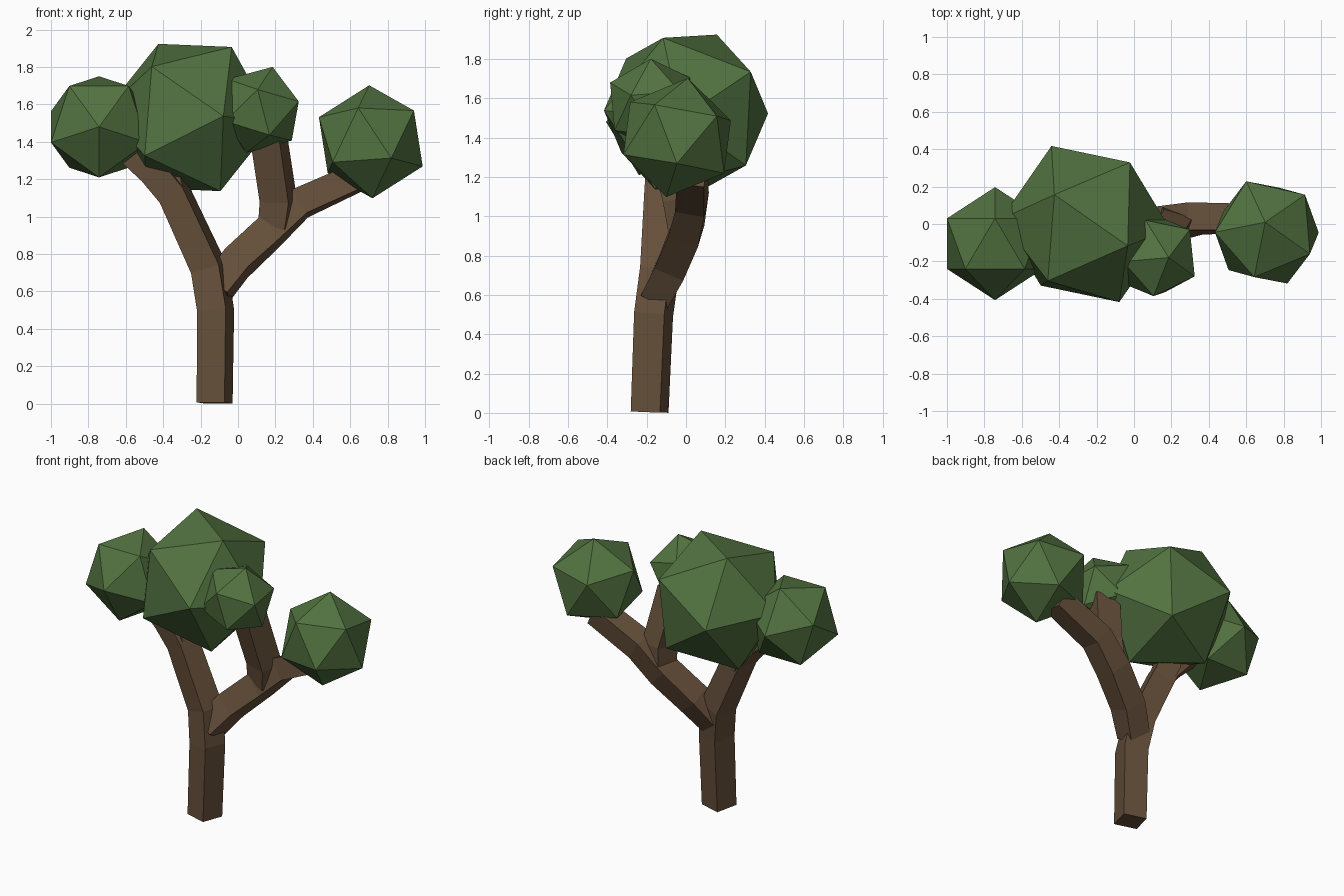
import bpy, bmesh
from mathutils import Vector, Matrix

if "Cube" in bpy.data.objects:
    bpy.data.objects.remove(bpy.data.objects["Cube"])


def material(name, rgb):
    m = bpy.data.materials.new(name)
    m.diffuse_color = (*rgb, 1)
    m.use_nodes = True
    m.node_tree.nodes["Principled BSDF"].inputs["Base Color"].default_value = m.diffuse_color
    return m


bark = material("bark", (0.13, 0.078, 0.042))
leaf = material("leaf", (0.085, 0.17, 0.052))


def finish(name, bm, mat):
    bmesh.ops.recalc_face_normals(bm, faces=bm.faces)
    me = bpy.data.meshes.new(name)
    bm.to_mesh(me)
    bm.free()
    me.materials.append(mat)
    ob = bpy.data.objects.new(name, me)
    bpy.context.collection.objects.link(ob)
    return ob


def limb(name, path):
    """Square tube along a path of (x, y, z, width); sides share one twist."""
    bm = bmesh.new()
    pts = [Vector(p[:3]) for p in path]
    rings = []
    for i, p in enumerate(pts):
        t = Vector()
        if i > 0:
            t += (p - pts[i - 1]).normalized()
        if i < len(pts) - 1:
            t += (pts[i + 1] - p).normalized()
        t.normalize()
        v = Vector((0.28, 0.96, 0))
        v = (v - t * v.dot(t)).normalized()
        u = v.cross(t)
        h = path[i][3] / 2
        rings.append([bm.verts.new(p + u * a * h + v * b * h)
                      for a, b in ((-1, -1), (1, -1), (1, 1), (-1, 1))])
    for r, s in zip(rings, rings[1:]):
        for k in range(4):
            n = (k + 1) % 4
            bm.faces.new((r[k], r[n], s[n], s[k]))
    bm.faces.new(rings[0][::-1])
    bm.faces.new(rings[-1])
    return finish(name, bm, bark)


def frame(a, b):
    """Axes set by two neighbouring corner directions."""
    z = (a + b).normalized()
    y = (a - b)
    y = (y - z * y.dot(z)).normalized()
    return Matrix((y.cross(z), y, z)).transposed()


def foliage(name, centre, radius, corner_a, corner_b):
    """20-sided clump turned so two adjacent corners point as given."""
    bm = bmesh.new()
    bmesh.ops.create_icosphere(bm, subdivisions=1, radius=radius)
    bm.edges.ensure_lookup_table()
    a, b = (v.co.copy() for v in bm.edges[0].verts)
    rot = frame(Vector(corner_a), Vector(corner_b)) @ frame(a, b).transposed()
    for v in bm.verts:
        v.co = rot @ v.co + Vector(centre)
    return finish(name, bm, leaf)


# trunk running on into the left branch
limb("trunk", [(-0.125, -0.185, 0.004, 0.155), (-0.12, -0.165, 0.5, 0.16),
               (-0.155, -0.135, 0.72, 0.16), (-0.34, -0.12, 1.12, 0.15),
               (-0.45, -0.11, 1.25, 0.15), (-0.6, -0.1, 1.38, 0.14)])
limb("left_upper_branch", [(-0.29, -0.12, 1.02, 0.13), (-0.35, -0.1, 1.17, 0.14),
                           (-0.36, -0.07, 1.36, 0.14)])

# right branch and its upright offshoot
limb("right_branch", [(-0.12, -0.145, 0.6, 0.15), (-0.01, -0.07, 0.75, 0.16),
                      (0.17, 0.0, 0.92, 0.16), (0.33, 0.03, 1.07, 0.15),
                      (0.66, 0.03, 1.22, 0.14)])
limb("right_upper_branch", [(0.2, 0.0, 0.95, 0.15), (0.215, -0.02, 1.09, 0.16),
                            (0.16, -0.11, 1.45, 0.16)])

# foliage clumps
foliage("foliage_large", (-0.26, 0.0, 1.53), 0.455,
        (-0.17, 0.16, 0.395), (0.23, -0.12, 0.37))
foliage("foliage_left", (-0.743, -0.105, 1.48), 0.302,
        (0, -1, 0), (0, -0.447, -0.894))
foliage("foliage_small", (0.115, -0.172, 1.571), 0.24,
        (0.07, -0.008, 0.229), (-0.01, -0.213, 0.109))
foliage("foliage_right", (0.71, -0.045, 1.40), 0.307,
        (-0.01, 0.055, 0.30), (0.23, -0.115, 0.165))
